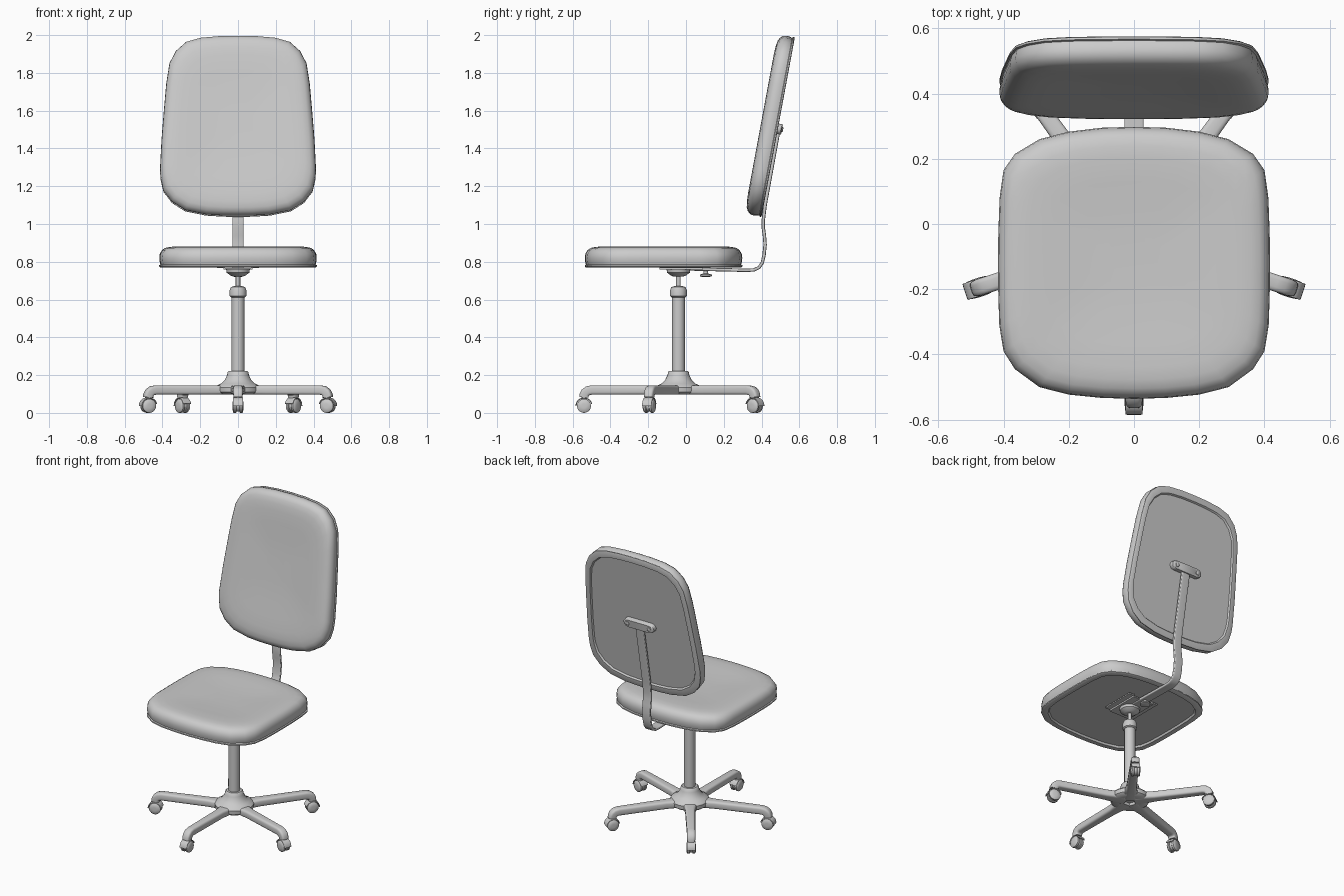
import bpy, bmesh
from math import sin, cos, pi, radians, copysign
from mathutils import Matrix, Vector

if "Cube" in bpy.data.objects:
    bpy.data.objects.remove(bpy.data.objects["Cube"])


def loft(name, rings, matrix=Matrix(), sharp=40):
    """Skin closed rings of equal length and cap both ends."""
    bm = bmesh.new()
    loops = [[bm.verts.new(matrix @ Vector(p)) for p in ring] for ring in rings]
    n = len(loops[0])
    for a, b in zip(loops, loops[1:]):
        for i in range(n):
            j = (i + 1) % n
            bm.faces.new((a[i], a[j], b[j], b[i]))
    bm.faces.new(loops[0])
    bm.faces.new(loops[-1])
    bmesh.ops.recalc_face_normals(bm, faces=bm.faces)
    me = bpy.data.meshes.new(name)
    bm.to_mesh(me)
    bm.free()
    me.shade_smooth()
    me.set_sharp_from_angle(angle=radians(sharp))
    ob = bpy.data.objects.new(name, me)
    bpy.context.collection.objects.link(ob)
    return ob


def lathe(name, profile, matrix=Matrix(), n=24):
    rings = [[(r * cos(2 * pi * i / n), r * sin(2 * pi * i / n), z) for i in range(n)]
             for r, z in profile]
    return loft(name, rings, matrix)


def sweep(name, path, h, matrix=Matrix(), power=0.5, n=16):
    """Sweep a rounded box section along (y, z, half width) points."""
    rings = []
    for k, (y, z, w) in enumerate(path):
        a, b = path[max(k - 1, 0)], path[min(k + 1, len(path) - 1)]
        t = Vector((b[0] - a[0], b[1] - a[1])).normalized()
        ring = []
        for i in range(n):
            c, s = cos(2 * pi * (i + .5) / n), sin(2 * pi * (i + .5) / n)
            u = copysign(abs(c) ** power, c) * w
            v = copysign(abs(s) ** power, s) * h
            ring.append((u, y - t.y * v, z + t.x * v))
        rings.append(ring)
    return loft(name, rings, matrix)


def box(name, size, loc):
    x, y, z = (s / 2 for s in size)
    ring = [(-x, -y), (x, -y), (x, y), (-x, y)]
    return loft(name, [[(*p, -z) for p in ring], [(*p, z) for p in ring]],
                Matrix.Translation(loc))


def pad(name, half, profile, matrix, thick=1.0):
    """Scale a mirrored outline through (scale, height) steps."""
    outline = half + [(-x, y) for x, y in reversed(half) if x > 0]
    mid = (half[0][1] + half[-1][1]) / 2
    return loft(name, [[(x * s, mid + (y - mid) * s, d * thick) for x, y in outline]
                       for s, d in profile], matrix)


# Upholstered seat and backrest share one cushion profile with a rim underneath
cushion = [(.4, .012), (.90, .012), (.915, 0), (.985, 0), (1, .004), (1, .012), (.986, .016),
           (.995, .03), (1, .05), (.993, .072), (.965, .092), (.925, .103),
           (.86, .109), (.77, .111), (.6, .107), (.4, .102), (.2, .099)]
seat_half = [(0, .298), (.1, .295), (.2, .283), (.29, .26), (.365, .215), (.4, .165),
             (.412, .08), (.416, -.03), (.417, -.12), (.416, -.22), (.413, -.31),
             (.4, -.39), (.365, -.445), (.29, -.5), (.2, -.523), (.1, -.533), (0, -.536)]
pad("seat", seat_half, cushion, Matrix.Translation((0, 0, .77)))

tilt = radians(10.5)
back_m = Matrix(((1, 0, 0, 0), (0, sin(tilt), -cos(tilt), .40),
                 (0, cos(tilt), sin(tilt), 1.037), (0, 0, 0, 1)))
back_half = [(0, .968), (.1, .966), (.2, .957), (.275, .935), (.33, .885), (.363, .82),
             (.38, .71), (.393, .56), (.405, .41), (.413, .25), (.41, .2), (.395, .135),
             (.35, .075), (.28, .03), (.17, .007), (.08, .001), (0, 0)]
pad("backrest", back_half, cushion, back_m, .84)

# Bent flat bar carrying the backrest
bar = [(.02, .762), (.32, .755), (.36, .757), (.387, .77), (.404, .795), (.413, .835),
       (.419, .89), (.415, .94), (.409, .98), (.409, 1.02), (.419, 1.1), (.492, 1.5)]
sweep("back_bar", [(y, z, .03) for y, z in bar], .009, power=.35)

# Pill shaped bracket with two screws
pill = [(0, .028), (.085, .028), (.099, .024), (.109, .014), (.113, 0),
        (.109, -.014), (.099, -.024), (.085, -.028), (0, -.028)]
bracket_m = back_m @ Matrix.Translation((0, .475, -.022))
pad("back_bracket", pill, [(.93, 0), (1, .006), (1, .033)], bracket_m)
for x in (-.08, .08):
    lathe("bracket_screw", [(.009, -.006), (.013, -.003), (.013, .004)],
          bracket_m @ Matrix.Translation((x, 0, 0)), 12)

# Mounting plate, side flanges, cup and adjusting knob under the seat
box("mount_plate", (.15, .23, .008), (0, -.025, .762))
for x in (-.09, .09):
    box("mount_rail", (.04, .23, .008), (x, -.025, .772))
    box("mount_web", (.006, .23, .022), (x * .82, -.025, .769))
hub_m = Matrix.Translation((0, -.04, 0))
lathe("mount_cup", [(.02, .722), (.035, .724), (.06, .742), (.063, .76)], hub_m)
lathe("adjust_knob", [(.02, .72), (.032, .724), (.032, .732), (.012, .738), (.01, .765)],
      Matrix.Translation((0, .105, 0)), 16)

# Gas column, collar and rod
lathe("column", [(.034, .2), (.034, .625)], hub_m)
lathe("column_collar", [(.036, .612), (.044, .618), (.044, .65), (.038, .666), (.02, .672)], hub_m)
lathe("column_rod", [(.012, .66), (.012, .73)], hub_m, 16)

# Flared base hub
lathe("base_hub", [(.05, .115), (.06, .098), (.1, .097), (.118, .11), (.12, .135), (.112, .145),
                   (.09, .155), (.07, .175), (.058, .2), (.054, .218), (.048, .223),
                   (.03, .223)], hub_m)

# Five legs, each with a twin wheel caster
leg = [(.03, .121, .045), (.1, .121, .04), (.16, .121, .031), (.46, .121, .026),
       (.48, .117, .026), (.493, .107, .026), (.499, .095, .025), (.5, .082, .024)]
hood = [(.5 + .042 * cos(radians(a)), .037 + .042 * sin(radians(a)), .026)
        for a in range(0, 166, 15)]
for k in range(5):
    m = hub_m @ Matrix.Rotation(pi + k * 2 * pi / 5, 4, 'Z')
    sweep("base_leg", leg, .025, m)
    sweep("caster_hood", hood, .003, m, .35)
    lathe("caster_stem", [(.012, .05), (.012, .09)], m @ Matrix.Translation((0, .5, 0)), 12)
    axle = m @ Matrix.Translation((0, .5, .037)) @ Matrix.Rotation(pi / 2, 4, 'Y')
    lathe("caster_web", [(.03, -.008), (.03, .008)], axle, 16)
    for side in (-1, 1):
        lathe("caster_wheel", [(.034, .008 * side), (.037, .011 * side), (.037, .022 * side),
                               (.032, .027 * side), (.012, .029 * side)], axle, 20)
